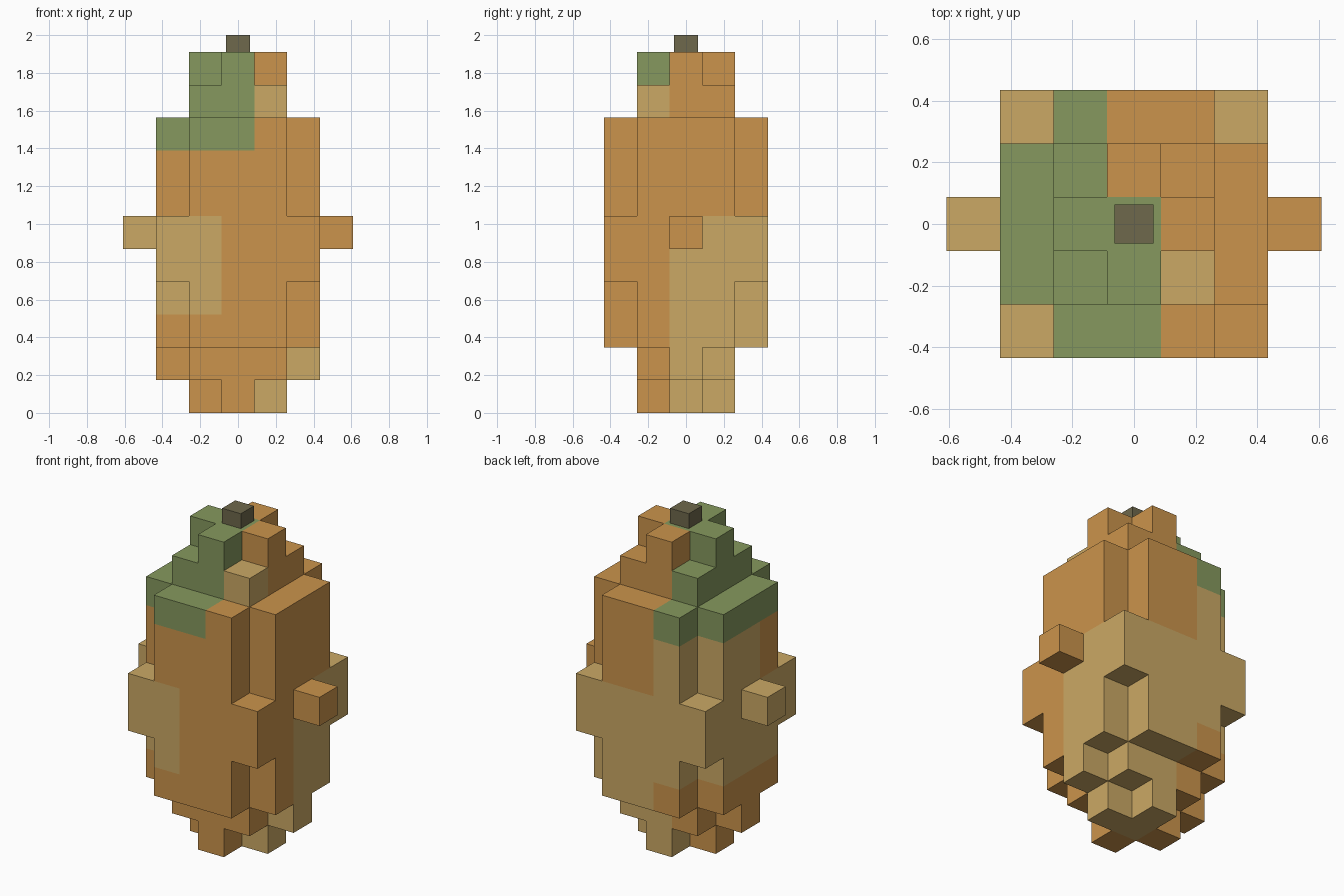
import bpy, bmesh
from mathutils import Vector

if "Cube" in bpy.data.objects:
    bpy.data.objects.remove(bpy.data.objects["Cube"])

U = 1.91 / 11          # edge of one block
STEM_HALF = 0.0625


def material(name, srgb):
    m = bpy.data.materials.new(name)
    lin = [((c / 255 + 0.055) / 1.055) ** 2.4 for c in srgb]
    m.diffuse_color = (*lin, 1)
    m.use_nodes = True
    m.node_tree.nodes["Principled BSDF"].inputs["Base Color"].default_value = m.diffuse_color
    return m


ORANGE, TAN, GREEN = range(3)
SKIN = [material("orange_skin", (203, 148, 76)),
        material("tan_skin", (203, 169, 101)),
        material("green_skin", (134, 153, 94))]
STEM = material("stem_brown", (110, 104, 76))


# --- Shape: which blocks are filled on each layer k (0 = bottom, 10 = top) ---
def solid(i, j, k):
    a, b = abs(i), abs(j)
    if k in (0, 10):                       # plus-shaped ends
        return a + b <= 1
    if k == 1:                             # square with a block on each side
        return (a <= 1 and b <= 1) or (a == 2 and b == 0)
    if k == 9:                             # square shoulder
        return a <= 1 and b <= 1
    if 2 <= k <= 8:
        if a == 3:                         # side knobs
            return b == 0 and k == 5
        corner = a == 2 and b == 2         # corners only round the waist
        return a <= 2 and b <= 2 and (not corner or k in (4, 5))
    return False


# --- Colour patches ---
def colour(i, j, k):
    if k >= 8 and (i < 0 or (i == 0 and j <= 0)):
        return GREEN
    if k >= 9:
        return TAN if j < 0 and i > 0 else ORANGE
    if k >= 6:
        return TAN if i < 0 and j >= 0 else ORANGE
    if k >= 3:
        return TAN if (j >= 0 or i < 0) and i < 3 else ORANGE
    return TAN if i >= 0 and j >= 0 else ORANGE


def block_part(name, belongs):
    """Outer skin of all filled blocks that belong to this part."""
    bm = bmesh.new()
    for k in range(11):
        for i in range(-3, 4):
            for j in range(-3, 4):
                if not (solid(i, j, k) and belongs(i, k)):
                    continue
                c = Vector((i, j, k + 0.5))
                for axis in range(3):
                    for s in (-1, 1):
                        n = Vector((0, 0, 0))
                        n[axis] = s
                        if solid(i + int(n.x), j + int(n.y), k + int(n.z)):
                            continue
                        u = Vector((0, 0, 0))
                        u[(axis + 1) % 3] = 0.5
                        v = n.cross(u)
                        m = c + n * 0.5
                        f = bm.faces.new([bm.verts.new(p * U) for p in
                                          (m - u - v, m + u - v, m + u + v, m - u + v)])
                        f.material_index = colour(i, j, k)
    bmesh.ops.remove_doubles(bm, verts=bm.verts, dist=0.001)
    finish(name, bm, SKIN)


def finish(name, bm, mats):
    me = bpy.data.meshes.new(name)
    bm.to_mesh(me)
    bm.free()
    for m in mats:
        me.materials.append(m)
    bpy.context.collection.objects.link(bpy.data.objects.new(name, me))


block_part("foot", lambda i, k: k <= 1)
block_part("body", lambda i, k: 2 <= k <= 8 and abs(i) < 3)
block_part("left_knob", lambda i, k: i == -3)
block_part("right_knob", lambda i, k: i == 3)
block_part("crown", lambda i, k: k >= 9)

# Stem on top
bm = bmesh.new()
bmesh.ops.create_cube(bm, size=1)
bmesh.ops.scale(bm, vec=(2 * STEM_HALF, 2 * STEM_HALF, 0.09), verts=bm.verts)
bmesh.ops.translate(bm, vec=(0, 0, 1.955), verts=bm.verts)
finish("stem", bm, [STEM])
